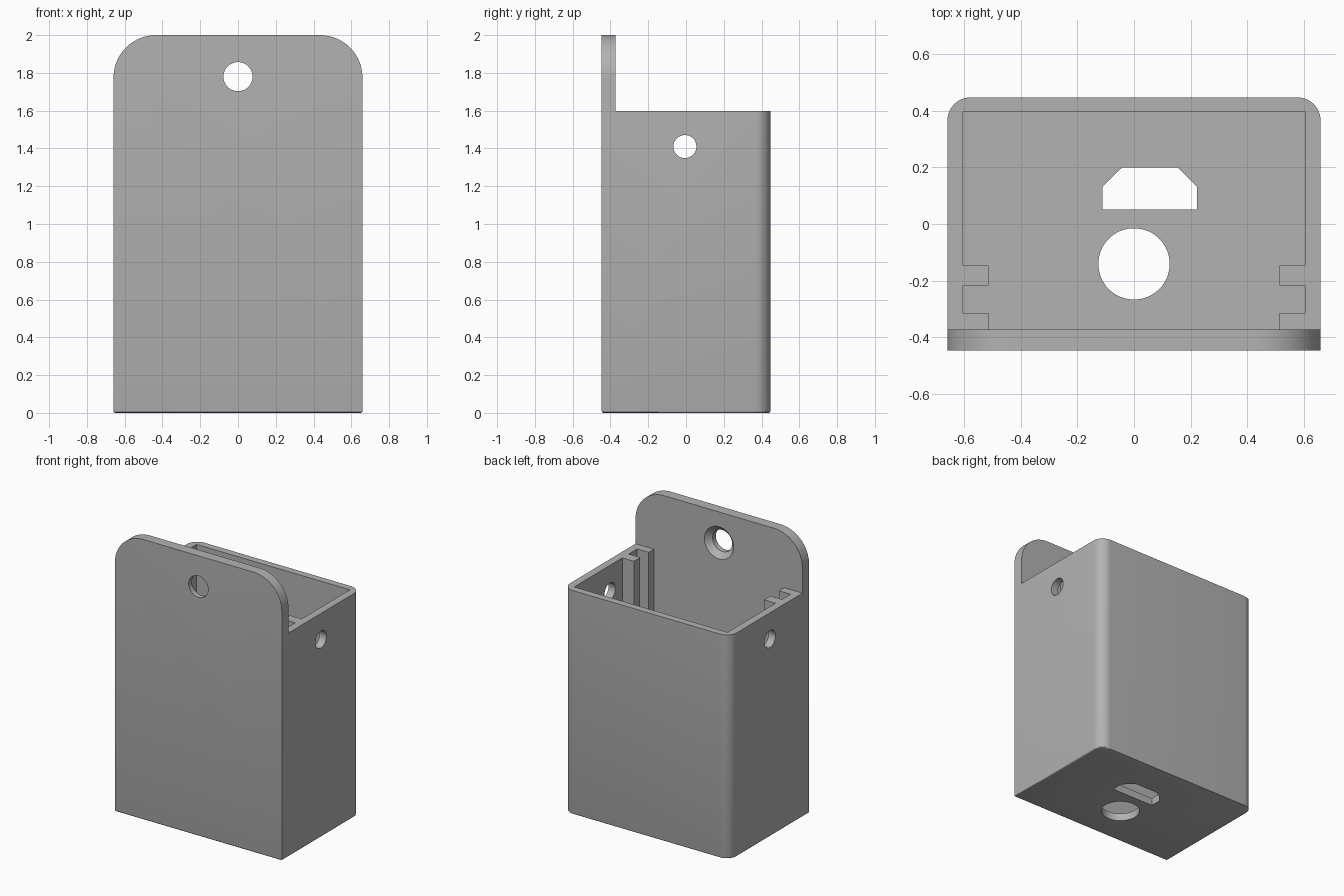
import bpy, bmesh
from math import pi, sin, cos, radians
from mathutils import Vector

scene = bpy.context.scene
cube = bpy.data.objects.get("Cube")
if cube:
    bpy.data.objects.remove(cube, do_unlink=True)

W, D, H = 0.659, 0.447, 2.0      # half width, half depth, full height
RIM, PLATE_Y = 1.597, -0.372     # box rim height, inner face of the plate
IN_X, IN_Y, FLOOR = 0.605, 0.397, 0.053
RAIL_X = 0.514

grey = bpy.data.materials.new("grey plastic")
grey.use_nodes = True
colour = (0.45, 0.45, 0.45, 1)
grey.diffuse_color = colour
grey.node_tree.nodes["Principled BSDF"].inputs["Base Color"].default_value = colour


def arc(cx, cy, r, start, end, n):
    angles = [radians(start + (end - start) * i / n) for i in range(n + 1)]
    return [(cx + r * cos(a), cy + r * sin(a)) for a in angles]


def circle(cx, cy, r, n=48):
    return arc(cx, cy, r, 0, 360, n)[:-1]


def place(p, axis, t):
    a, b = p
    return Vector({"x": (t, a, b), "y": (a, t, b), "z": (a, b, t)}[axis])


def loft(name, lower, upper, axis, lo, hi, bevel=0):
    """Solid between two outlines at lo and hi along an axis."""
    bm = bmesh.new()
    v0 = [bm.verts.new(place(p, axis, lo)) for p in lower]
    v1 = [bm.verts.new(place(p, axis, hi)) for p in upper]
    base = bm.faces.new(v0)
    bm.faces.new(v1)
    n = len(v0)
    for i in range(n):
        j = (i + 1) % n
        bm.faces.new((v0[i], v0[j], v1[j], v1[i]))
    bmesh.ops.recalc_face_normals(bm, faces=bm.faces)
    if bevel:
        bmesh.ops.bevel(bm, geom=list(base.edges), offset=bevel, segments=3,
                        profile=0.5, affect="EDGES")
    me = bpy.data.meshes.new(name)
    bm.to_mesh(me)
    bm.free()
    me.materials.append(grey)
    ob = bpy.data.objects.new(name, me)
    scene.collection.objects.link(ob)
    return ob


def prism(name, pts, axis, lo, hi, bevel=0):
    return loft(name, pts, pts, axis, lo, hi, bevel)


def rect(x0, y0, x1, y1):
    return [(x0, y0), (x1, y0), (x1, y1), (x0, y1)]


# Solid block with rounded rear corners and softened bottom edges
R = 0.08
footprint = ([(-W, -D), (W, -D)] + arc(W - R, D - R, R, 0, 90, 12)
             + arc(R - W, D - R, R, 90, 180, 12))
holder = prism("wall_holder", footprint, "z", 0, H, bevel=0.01)

cutters = []

# Open pocket with a pair of guide rails on each side
side = [(RAIL_X, PLATE_Y), (RAIL_X, -0.314), (IN_X, -0.314), (IN_X, -0.218),
        (RAIL_X, -0.218), (RAIL_X, -0.146), (IN_X, -0.146), (IN_X, IN_Y)]
pocket = side + [(-x, y) for x, y in reversed(side)]
cutters.append(prism("pocket_cutter", pocket, "z", FLOOR, 1.8))

# Space above the rim behind the mounting plate
cutters.append(prism("rim_cutter", rect(PLATE_Y, RIM, 1, 2.2), "x", -1, 1))

# Rounded top corners of the mounting plate
C = 0.225
for s, label in ((1, "left"), (-1, "right")):
    corner = arc(W - C, H - C, C, 0, 90, 24)
    corner += [(W - C, H + 0.1), (W + 0.1, H + 0.1), (W + 0.1, H - C)]
    cutters.append(prism(label + "_corner_cutter", [(s * x, z) for x, z in corner],
                         "y", -0.6, -0.2))

# Countersunk screw hole in the plate
cutters.append(prism("screw_cutter", circle(0, 1.78, 0.077), "y", -0.6, -0.3))
cutters.append(loft("countersink_cutter", circle(0, 1.78, 0.07),
                    circle(0, 1.78, 0.12), "y", PLATE_Y - 0.045, PLATE_Y + 0.005))

# Hole through both side walls
cutters.append(prism("side_hole_cutter", circle(-0.006, 1.41, 0.061), "x", -1, 1))

# Round and chamfered openings in the floor
cutters.append(prism("round_port_cutter", circle(0, -0.141, 0.126, 64), "z", -0.1, 0.2))
port = [(-0.111, 0.051), (0.222, 0.051), (0.222, 0.132),
        (0.155, 0.2), (-0.042, 0.2), (-0.111, 0.132)]
cutters.append(prism("plug_port_cutter", port, "z", -0.1, 0.2))

# Carve everything, then remove the cutters
bpy.ops.object.select_all(action="DESELECT")
holder.select_set(True)
bpy.context.view_layer.objects.active = holder
for c in cutters:
    c.hide_render = True
    mod = holder.modifiers.new(c.name, "BOOLEAN")
    mod.operation = "DIFFERENCE"
    mod.solver = "EXACT"
    mod.object = c
    bpy.ops.object.modifier_apply(modifier=mod.name)
    bpy.data.objects.remove(c, do_unlink=True)

bpy.ops.object.shade_smooth_by_angle(angle=radians(30))
